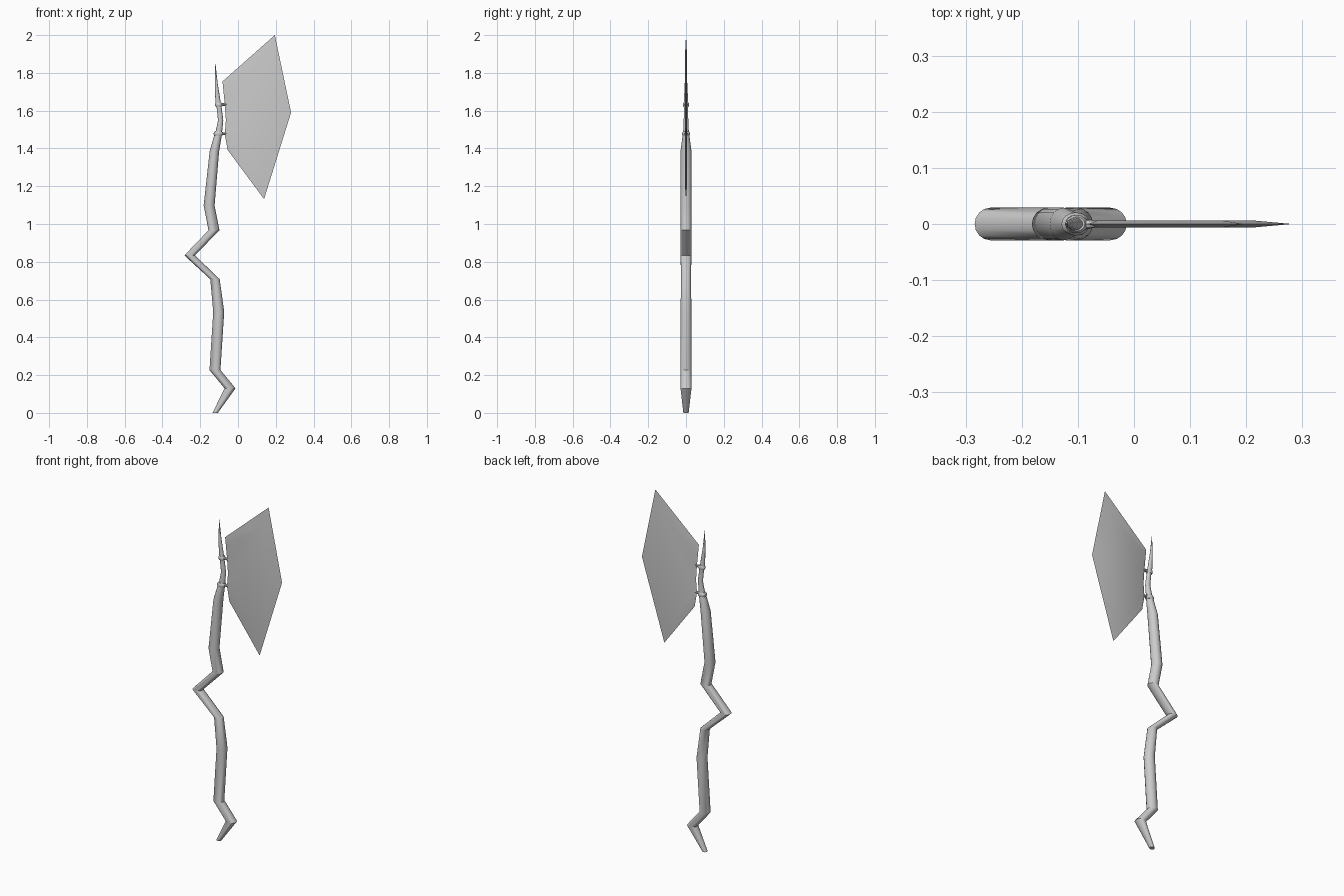
import bpy, bmesh, math
from mathutils import Vector

if "Cube" in bpy.data.objects:
    bpy.data.objects.remove(bpy.data.objects["Cube"])


def finish(bm, name):
    bmesh.ops.recalc_face_normals(bm, faces=bm.faces)
    me = bpy.data.meshes.new(name)
    bm.to_mesh(me)
    bm.free()
    ob = bpy.data.objects.new(name, me)
    bpy.context.collection.objects.link(ob)
    bpy.ops.object.select_all(action='DESELECT')
    ob.select_set(True)
    bpy.context.view_layer.objects.active = ob
    bpy.ops.object.shade_smooth_by_angle(angle=math.radians(35))
    return ob


def loft(name, stations, sides=16):
    """Stack of level elliptical rings: (x, z, half width x, half width y)."""
    bm = bmesh.new()
    rings = []
    for x, z, rx, ry in stations:
        rings.append([bm.verts.new((x + rx * math.cos(2 * math.pi * i / sides),
                                    ry * math.sin(2 * math.pi * i / sides), z))
                      for i in range(sides)])
    for a, b in zip(rings, rings[1:]):
        for i in range(sides):
            j = (i + 1) % sides
            bm.faces.new((a[i], a[j], b[j], b[i]))
    bm.faces.new(rings[0])
    bm.faces.new(rings[-1])
    return finish(bm, name)


# Crooked handle, tapering at both ends
loft("handle", [
    (-0.121, 0.0, 0.014, 0.014), (-0.042, 0.13, 0.029, 0.029),
    (-0.122, 0.227, 0.029, 0.029), (-0.102, 0.535, 0.029, 0.029),
    (-0.122, 0.708, 0.025, 0.026), (-0.256, 0.834, 0.028, 0.029),
    (-0.127, 0.967, 0.029, 0.029), (-0.153, 1.098, 0.029, 0.029),
    (-0.125, 1.385, 0.025, 0.029), (-0.106, 1.47, 0.020, 0.018)])

# Narrow neck behind the blade, then the top spike
loft("neck", [
    (-0.104, 1.47, 0.018, 0.016), (-0.092, 1.55, 0.014, 0.012),
    (-0.102, 1.635, 0.013, 0.011)])
loft("top_spike", [
    (-0.104, 1.63, 0.015, 0.012), (-0.115, 1.74, 0.008, 0.007),
    (-0.120, 1.847, 0.001, 0.001)])

# Collars with short prongs that grip the blade
for tag, x, z, r in (("lower", -0.104, 1.478, 0.023), ("upper", -0.102, 1.632, 0.018)):
    loft(tag + "_collar", [
        (x, z - 0.012, r * 0.85, r * 0.75), (x, z - 0.004, r * 1.1, r * 0.9),
        (x, z + 0.004, r * 1.1, r * 0.9), (x, z + 0.012, r * 0.8, r * 0.7)])
    bm = bmesh.new()
    bmesh.ops.create_cone(bm, cap_ends=True, segments=8, radius1=0.009,
                          radius2=0.003, depth=0.045)
    turn = Vector((0, 0, 1)).rotation_difference(Vector((1, 0, 0))).to_matrix()
    bmesh.ops.rotate(bm, verts=bm.verts, matrix=turn)
    bmesh.ops.translate(bm, verts=bm.verts, vec=(x + 0.038, 0, z))
    finish(bm, tag + "_prong")

# Broad thin blade: sharp outline at y = 0, flat cheeks on both sides
outline = [(-0.082, 1.755), (0.195, 2.0), (0.281, 1.59), (0.138, 1.132),
           (-0.055, 1.392), (-0.070, 1.475), (-0.064, 1.55), (-0.070, 1.635)]
cheek = [(-0.065, 1.72), (0.158, 1.885), (0.215, 1.59), (0.118, 1.21),
         (-0.043, 1.41), (-0.056, 1.48), (-0.050, 1.55), (-0.056, 1.635)]
bm = bmesh.new()
rim = [bm.verts.new((x, 0, z)) for x, z in outline]
for side in (-1, 1):
    flat = [bm.verts.new((x, side * 0.006, z)) for x, z in cheek]
    bm.faces.new(flat)
    for i in range(len(rim)):
        j = (i + 1) % len(rim)
        bm.faces.new((rim[i], rim[j], flat[j], flat[i]))
finish(bm, "blade")
